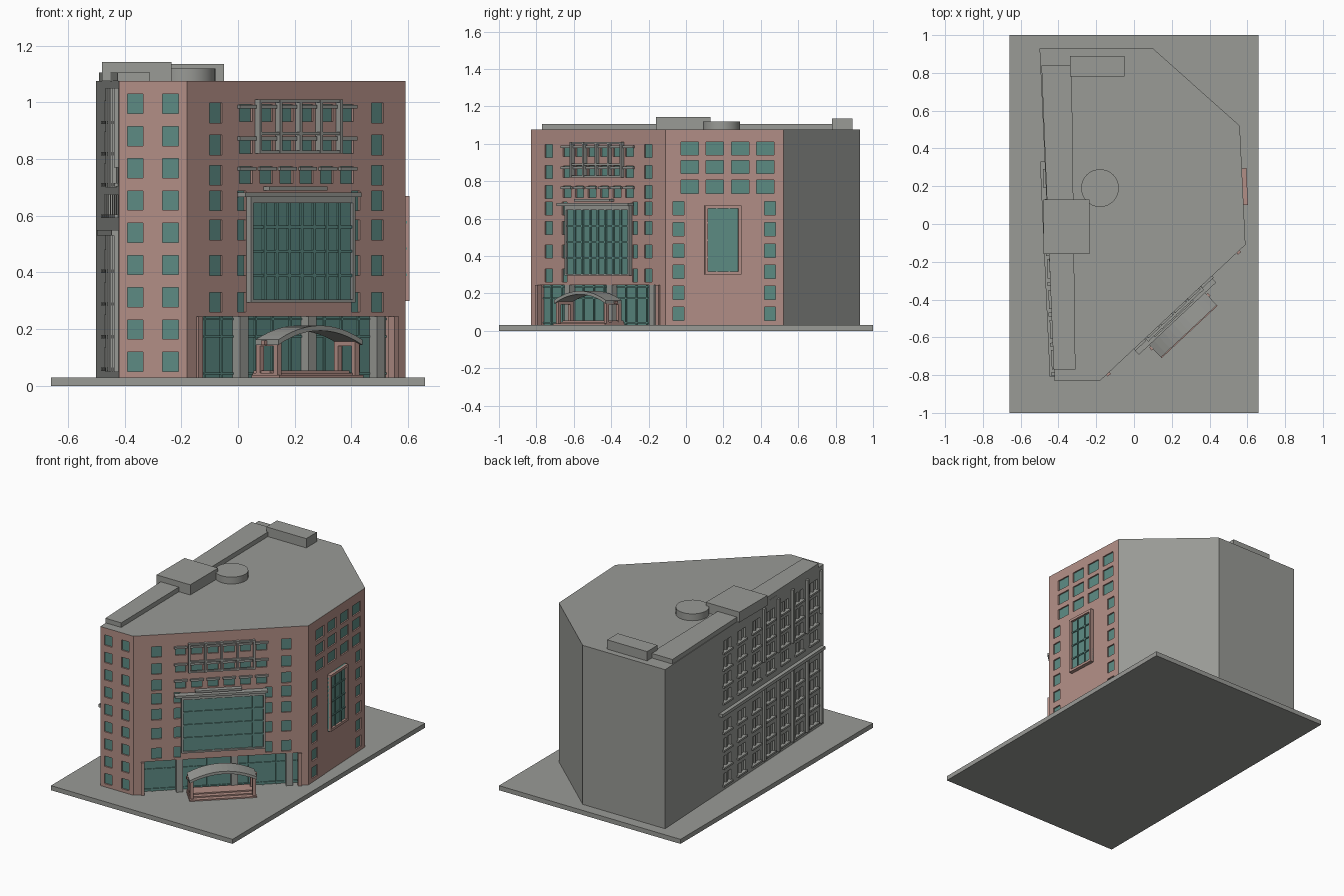
import bpy, bmesh, math
from mathutils import Vector

if "Cube" in bpy.data.objects:
    bpy.data.objects.remove(bpy.data.objects["Cube"])


def material(name, rgb):
    m = bpy.data.materials.new(name)
    m.diffuse_color = (*rgb, 1)
    m.use_nodes = True
    m.node_tree.nodes["Principled BSDF"].inputs["Base Color"].default_value = m.diffuse_color
    return m


PINK = material("pink_brick", (0.45, 0.275, 0.24))
GRAY = material("concrete_gray", (0.32, 0.325, 0.305))
TEAL = material("teal_glass", (0.11, 0.26, 0.23))

BASE, TOP = 0.03, 1.075
PLAN = [(-.42, -.83), (-.18, -.83), (.59, -.11), (.56, .52), (.10, .93), (-.50, .93)]


class Wall:
    """Local frame of a wall: u along it, d outward, z up."""
    def __init__(self, a, b):
        self.a = Vector((*a, 0))
        self.t = (Vector((*b, 0)) - self.a).normalized()
        self.n = Vector((self.t.y, -self.t.x, 0))

    def at(self, u, d, z):
        return self.a + self.t * u + self.n * d + Vector((0, 0, z))


FRONT, DIAG, RIGHT = (Wall(PLAN[i], PLAN[i + 1]) for i in range(3))
LEFT = Wall(PLAN[5], PLAN[0])


def finish(name, bm, mats):
    bmesh.ops.recalc_face_normals(bm, faces=bm.faces)
    me = bpy.data.meshes.new(name)
    bm.to_mesh(me)
    bm.free()
    for m in mats:
        me.materials.append(m)
    ob = bpy.data.objects.new(name, me)
    bpy.context.collection.objects.link(ob)
    return ob


def add_box(bm, wall, box, index=0):
    u0, u1, z0, z1, d0, d1 = box
    lo = [bm.verts.new(wall.at(u, d, z0)) for u, d in ((u0, d0), (u1, d0), (u1, d1), (u0, d1))]
    hi = [bm.verts.new(wall.at(u, d, z1)) for u, d in ((u0, d0), (u1, d0), (u1, d1), (u0, d1))]
    faces = [lo, hi] + [[lo[i], lo[(i + 1) % 4], hi[(i + 1) % 4], hi[i]] for i in range(4)]
    for f in faces:
        bm.faces.new(f).material_index = index


def boxes(name, wall, items, mat):
    bm = bmesh.new()
    for b in items:
        add_box(bm, wall, b)
    return finish(name, bm, [mat])


def prism(name, pts, z0, z1, mats):
    bm = bmesh.new()
    lo = [bm.verts.new((x, y, z0)) for x, y in pts]
    hi = [bm.verts.new((x, y, z1)) for x, y in pts]
    bm.faces.new(lo)
    bm.faces.new(hi)
    n = len(pts)
    for i in range(n):
        bm.faces.new([lo[i], lo[(i + 1) % n], hi[(i + 1) % n], hi[i]])
    return finish(name, bm, mats)


def grid(cols, rows, w, h):
    """Rectangles (u0, u1, z0, z1) around every column and row centre."""
    return [(u - w / 2, u + w / 2, z - h / 2, z + h / 2) for u in cols for z in rows]


def rect(x0, x1, y0, y1):
    return [(x0, y0), (x1, y0), (x1, y1), (x0, y1)]


# Window layouts
bay_cols = [.285 + .0975 * i for i in range(6)]
upper_rows = [.962, .85, .743]
low_rows = [.653, .55, .425, .295]
front_win = grid([.057, .182], [.085 + .1137 * i for i in range(9)], .055, .068)
diag_win = grid([.14, .92], upper_rows + low_rows, .06, .07)
diag_win += grid(bay_cols, upper_rows, .062, .06)
diag_win += grid([.265, .815], low_rows, .04, .07)
right_win = grid([.131, .265, .401, .535], [.975, .875, .77], .093, .07)
right_win += grid([.07, .56], [.09 + .113 * i for i in range(6)], .06, .072)
left_cols = [.69 + .16 * i for i in range(7)]
left_rows = [.10, .215, .33, .445, .64, .75, .86, .97]
left_win = grid(left_cols, left_rows, .085, .07)
ENTRY = (.055, 1.0, BASE, .245)

# Ground slab and tower body
prism("ground_slab", rect(-.66, .66, -1, 1), 0, BASE, [GRAY])
body = prism("tower_body", PLAN, BASE, TOP, [PINK, GRAY])
for f in body.data.polygons:
    front_sides = any(f.normal.dot(w.n) > .99 for w in (FRONT, DIAG, RIGHT))
    f.material_index = 0 if front_sides else 1

# Cut window reveals and the entrance recess
bm = bmesh.new()
for wall, wins in ((FRONT, front_win), (DIAG, diag_win), (RIGHT, right_win), (LEFT, left_win)):
    for w in wins:
        add_box(bm, wall, (*w, -.014, .02), int(wall is LEFT))
add_box(bm, DIAG, (ENTRY[0], ENTRY[1], BASE - .01, ENTRY[3], -.05, .02))
cutter = finish("window_cutter", bm, [PINK, GRAY])
cutter.hide_render = True
mod = body.modifiers.new("reveals", "BOOLEAN")
mod.operation = "DIFFERENCE"
mod.solver = "EXACT"
mod.object = cutter
dg = bpy.context.evaluated_depsgraph_get()
body_mesh = bpy.data.meshes.new_from_object(body.evaluated_get(dg))
body.modifiers.clear()
body.data = body_mesh
bpy.data.objects.remove(cutter)

# Window glass
for name, wall, wins in (("front_glass", FRONT, front_win), ("diagonal_glass", DIAG, diag_win),
                         ("right_glass", RIGHT, right_win)):
    boxes(name, wall, [(*w, -.016, -.009) for w in wins], TEAL)

# Entrance: glazing, mullions, columns
boxes("entrance_glass", DIAG, [(*ENTRY, -.052, -.044)], TEAL)
mull = [(u - .004, u + .004, BASE, .245, -.045, -.037) for u in [.12 + .083 * i for i in range(11)]]
mull += [(.055, 1.0, z, z + .008, -.045, -.038) for z in (.04, .17, .232)]
boxes("entrance_mullions", DIAG, mull, TEAL)
boxes("entrance_columns", DIAG, [(u - .02, u + .02, BASE, .245, -.042, -.004)
                                 for u in (.28, .61, .94)], GRAY)
boxes("entrance_end_posts", DIAG, [(u, u + .022, BASE, .245, -.02, .012) for u in (.045, .99)], PINK)

# Porch: arched roof, posts, beams, steps
bm = bmesh.new()
prof = []
for i in range(13):
    s = i / 6 - 1
    prof.append((.5225 + .2025 * s, .213 - .05 * s * s))
ring = prof + [(u, z - .018) for u, z in reversed(prof)]
ends = [[bm.verts.new(DIAG.at(u, d, z)) for u, z in ring] for d in (.012, .13)]
n = len(ring)
for e in ends:
    bm.faces.new(e)
for i in range(n):
    j = (i + 1) % n
    bm.faces.new([ends[0][i], ends[0][j], ends[1][j], ends[1][i]])
finish("porch_arched_roof", bm, [GRAY])
posts = [(u - .01, u + .01, BASE, .165, d, d + .02) for u in (.335, .71) for d in (.01, .1)]
posts += [(u - .01, u + .01, .14, .16, .012, .12) for u in (.335, .71)]
posts += [(.31, .33, .145, .16, .05, .07), (.715, .735, .145, .16, .05, .07)]
boxes("porch_posts", DIAG, posts, PINK)
boxes("porch_steps", DIAG, [(.32, .725, BASE, .038, -.01, .135), (.325, .72, .038, .046, -.01, .105),
                            (.33, .715, .046, .054, -.01, .075)], PINK)

# Curtain wall above the entrance
U0, U1, Z0, Z1 = .30, .78, .305, .645
boxes("curtain_frame", DIAG, [(U0 - .012, U0, Z0 - .01, .667, 0, .022), (U1, U1 + .012, Z0 - .01, .667, 0, .022),
                              (U0, U1, Z0 - .01, Z0, 0, .022), (U0, U1, Z1, .667, 0, .022)], GRAY)
boxes("curtain_glass", DIAG, [(U0, U1, Z0, Z1, 0, .01)], TEAL)
pu, pz = (U1 - U0) / 8, (Z1 - Z0) / 4
ribs = [(U0 + i * pu - .006, U0 + i * pu + .006, Z0, Z1, .008, .018) for i in range(1, 8)]
ribs += [(U0, U1, Z0 + i * pz - .005, Z0 + i * pz + .005, .008, .017) for i in range(1, 4)]
boxes("curtain_ribs", DIAG, ribs, TEAL)
boxes("curtain_canopy", DIAG, [(.245, .805, .667, .682, 0, .04), (.37, .65, .690, .704, 0, .03)], GRAY)

# Lintels and projecting trellis on the upper diagonal wall
boxes("upper_lintels", DIAG, [(u - .04, u + .04, z + .016, z + .029, -.005, .012)
                              for u in bay_cols for z in upper_rows], GRAY)
trellis = [(u - .006, u + .006, .82, 1.01, 0, .024) for u in [.335 + .0975 * i for i in range(5)]]
trellis += [(.33, .73, z, z + .01, .008, .022) for z in (.82, .885, 1.0)]
boxes("upper_trellis", DIAG, trellis, GRAY)

# Bay window on the right wall
B0, B1, C0, C1 = .21, .405, .30, .67
boxes("bay_frame", RIGHT, [(B0, B0 + .016, C0, C1, 0, .024), (B1 - .016, B1, C0, C1, 0, .024),
                           (B0, B1, C0, C0 + .016, 0, .024), (B0, B1, C1 - .016, C1, 0, .024)], PINK)
boxes("bay_glass", RIGHT, [(B0, B1, C0, C1, 0, .010)], TEAL)
bars = [(B0 + k * .065 - .004, B0 + k * .065 + .004, C0, C1, .008, .017) for k in (1, 2)]
bars += [(B0, B1, C0 + k * .0925 - .004, C0 + k * .0925 + .004, .008, .016) for k in (1, 2, 3)]
boxes("bay_bars", RIGHT, bars, TEAL)

# Left facade: ledge, sills, pilasters
boxes("left_ledge", LEFT, [(.60, 1.74, .53, .55, 0, .025)], GRAY)
boxes("left_sills", LEFT, [(a - .008, b + .008, c - .012, c, -.01, .012) for a, b, c, d in left_win], GRAY)
boxes("left_window_bars", LEFT, [((a + b) / 2 - .005, (a + b) / 2 + .005, c, d, -.014, -.003)
                                 for a, b, c, d in left_win], GRAY)
pil = [(u + .07, u + .09, .05, .53, 0, .016) for u in left_cols[2:6]]
pil += [(u + .07, u + .09, .70, 1.05, 0, .016) for u in left_cols[2:6]]
pil += [(1.715, 1.735, .05, .53, 0, .016), (1.715, 1.735, .77, 1.05, 0, .016)]
boxes("left_pilasters", LEFT, pil, GRAY)

# Roof structures
prism("roof_strip", [(-.425, -.77), (-.31, -.77), (-.33, .84), (-.49, .84)], TOP, 1.105, [GRAY])
prism("roof_plant_room", rect(-.48, -.235, -.16, .13), TOP, 1.142, [GRAY])
prism("roof_rear_box", rect(-.34, -.05, .78, .89), TOP, 1.136, [GRAY])
tank = prism("roof_tank", [(-.18 + .1 * math.cos(math.tau * i / 32), .19 + .1 * math.sin(math.tau * i / 32))
                           for i in range(32)], TOP, 1.12, [GRAY])
bpy.context.view_layer.objects.active = tank
tank.select_set(True)
bpy.ops.object.shade_smooth_by_angle()
